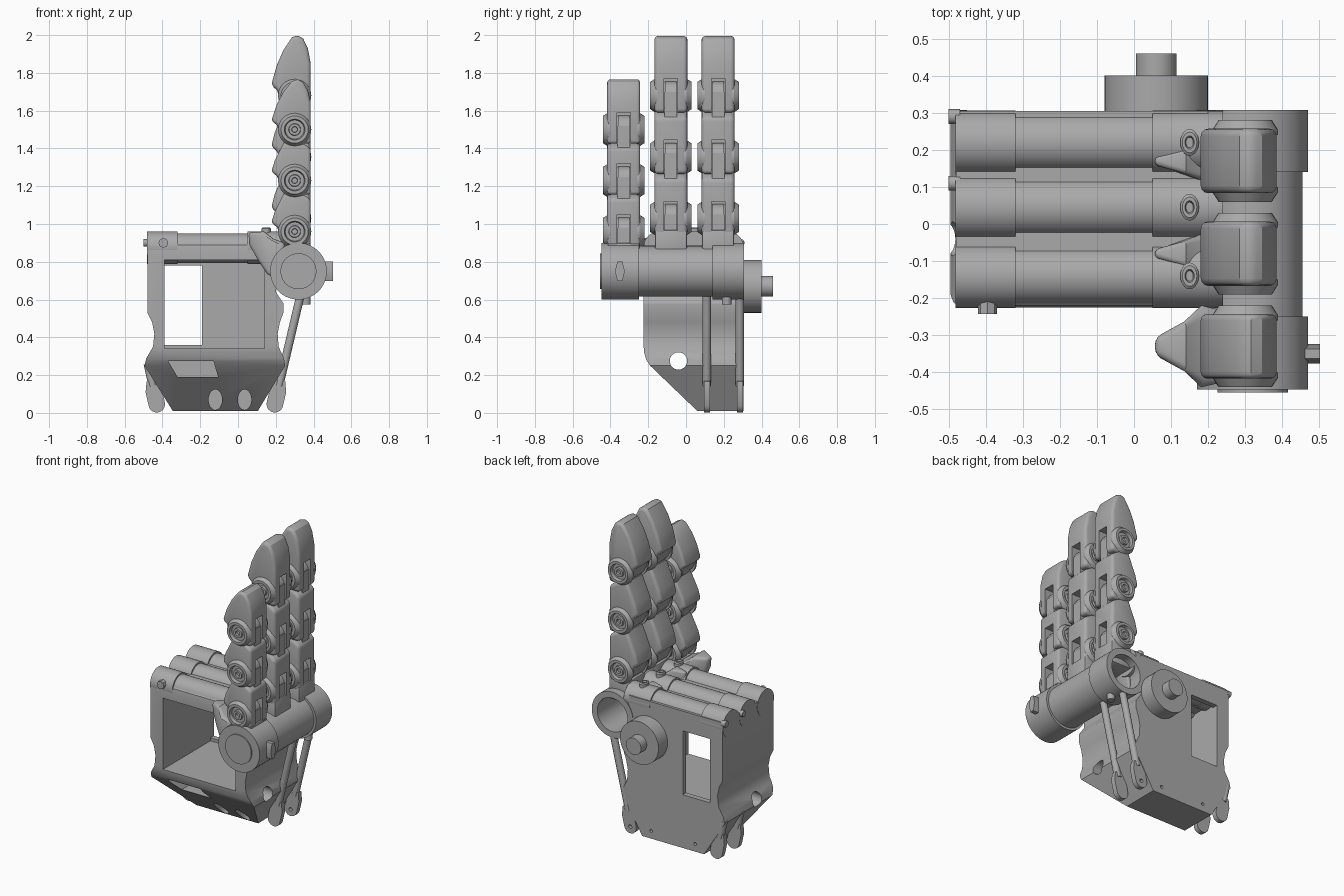
import bpy, bmesh, math
from mathutils import Vector, Matrix

cube = bpy.data.objects.get("Cube")
if cube:
    bpy.data.objects.remove(cube)

grey = bpy.data.materials.new("plain_grey")
grey.use_nodes = True
grey.diffuse_color = (0.4, 0.4, 0.4, 1)
grey.node_tree.nodes["Principled BSDF"].inputs["Base Color"].default_value = (0.4, 0.4, 0.4, 1)
parts = []


def make(name, bm):
    bmesh.ops.recalc_face_normals(bm, faces=bm.faces)
    me = bpy.data.meshes.new(name)
    bm.to_mesh(me)
    bm.free()
    ob = bpy.data.objects.new(name, me)
    bpy.context.collection.objects.link(ob)
    me.materials.append(grey)
    parts.append(ob)
    return ob


def prism(name, pts, axis, a, b):
    """Extrude a profile along x or y from a to b."""
    bm = bmesh.new()
    place = (lambda u, v: (u, a, v)) if axis == "y" else (lambda u, v: (a, u, v))
    face = bm.faces.new([bm.verts.new(place(u, v)) for u, v in pts])
    ext = bmesh.ops.extrude_face_region(bm, geom=[face])["geom"]
    step = Vector((0, b - a, 0)) if axis == "y" else Vector((b - a, 0, 0))
    bmesh.ops.translate(bm, vec=step, verts=[g for g in ext if isinstance(g, bmesh.types.BMVert)])
    return make(name, bm)


def box(name, x0, x1, y0, y1, z0, z1):
    return prism(name, [(x0, z0), (x1, z0), (x1, z1), (x0, z1)], "y", y0, y1)


def lathe(name, prof, loc, axis=(0, 1, 0), steps=40, scale=(1, 1, 1)):
    """Spin a (radius, height) profile about an axis."""
    bm = bmesh.new()
    vs = [bm.verts.new((r, 0, h)) for r, h in prof]
    es = [bm.edges.new(p) for p in zip(vs, vs[1:])]
    bmesh.ops.spin(bm, geom=vs + es, cent=(0, 0, 0), axis=(0, 0, 1), angle=math.tau, steps=steps)
    bmesh.ops.remove_doubles(bm, verts=bm.verts, dist=1e-5)
    rot = Vector(axis).to_track_quat("Z", "Y").to_matrix().to_4x4()
    bm.transform(Matrix.Translation(loc) @ Matrix.Diagonal((*scale, 1)) @ rot)
    return make(name, bm)


def rod(name, r, p, q, steps=32, scale=(1, 1, 1)):
    d = Vector(q) - Vector(p)
    return lathe(name, [(0, 0), (r, 0), (r, d.length), (0, d.length)], p, d, steps, scale)


def apply(ob, kind, **settings):
    mod = ob.modifiers.new(kind, kind)
    for key, val in settings.items():
        setattr(mod, key, val)
    bpy.context.view_layer.objects.active = ob
    bpy.ops.object.modifier_apply(modifier=mod.name)


def combine(ob, tool, operation="DIFFERENCE"):
    apply(ob, "BOOLEAN", operation=operation, object=tool, solver="EXACT")
    parts.remove(tool)
    bpy.data.objects.remove(tool)


def bevel(ob, width, segments=3):
    apply(ob, "BEVEL", width=width, segments=segments, limit_method="ANGLE", angle_limit=math.radians(50))


# Palm housing: front outline intersected with side outline
palm = prism("palm_housing", [
    (-.48, .91), (-.48, .53), (-.455, .48), (-.443, .42), (-.45, .35), (-.485, .29), (-.495, .25),
    (-.345, .01), (.105, .01), (.25, .25), (.243, .29), (.215, .35), (.21, .42), (.222, .48),
    (.24, .53), (.24, .58), (.2, .64), (.2, .91)], "y", -.3, .4)
combine(palm, prism("side_outline", [
    (.305, .01), (.06, .01), (-.19, .25), (-.21, .28), (-.222, .32), (-.225, .36), (-.225, .86),
    (-.22, .89), (-.2, .91), (.305, .91)], "x", -.6, .4), "INTERSECT")

# Cavity, rear window and openings
combine(palm, box("cavity", -.39, .14, -.4, .27, .34, .81))
combine(palm, box("rear_window", -.39, -.19, .2, .4, .36, .78))
combine(palm, prism("slope_window", [(-.37, .275), (-.32, .19), (-.105, .19), (-.13, .275)], "y", -.3, .02))
for x in (-.28, -.12, .035):
    combine(palm, rod("slope_hole", .036, (x, -.2, .07), (x, .12, .07), 24, (1, 1, 1.5)))
for x in (-.13, .0):
    combine(palm, rod("rear_hole", .03, (x, .28, .44), (x, .4, .44), 24, (1, 1, 3)))
for x in (-.28, .04):
    combine(palm, rod("rear_screw_hole", .01, (x, .28, .06), (x, .4, .06), 12))
    combine(palm, rod("base_screw_hole", .01, (x, .2, -.1), (x, .2, .04), 12))
combine(palm, rod("cross_hole", .046, (-.7, -.04, .275), (.5, -.04, .275)))

# Actuator barrels with end sleeves and screws
for y in (.22, .045, -.14):
    rod("actuator_barrel", .078, (-.475, y, .872), (.22, y, .872))
    rod("rear_sleeve", .086, (-.482, y, .875), (-.32, y, .875))
    rod("front_sleeve", .086, (.05, y, .875), (.24, y, .875))
    lathe("sleeve_screw", [(0, -.03), (.036, -.03), (.036, .012), (.028, .018), (.018, .018), (.014, .006), (0, .006)],
          (.15, y, .963), (0, 0, 1), 20, (.7, 1, 1))
rod("side_screw", .026, (-.395, -.2, .9), (-.395, -.243, .9), 8)
for y in (.29, .11):
    rod("end_screw", .02, (-.47, y, .9), (-.5, y, .9), 12)

# Knuckle tube, open at the back
lathe("knuckle_tube", [(0, -.455), (.095, -.455), (.095, -.447), (.15, -.447), (.15, -.25), (.135, -.25),
      (.135, .14), (.15, .14), (.15, .308), (.11, .308), (.11, -.1), (0, -.1)], (.32, 0, .75), steps=56)
rod("tube_screw", .026, (.45, -.35, .75), (.502, -.35, .75), 6, (1, 1, 2.3))
rod("lower_tube_screw", .025, (.36, .215, .62), (.36, .215, .575), 12)

# Rear wrist motor
lathe("wrist_motor", [(0, .28), (.14, .28), (.14, .40), (.055, .40), (.055, .46), (0, .46)], (.06, 0, .67))

# Finger outlines, relative to the lower joint
HEEL = [(.18, .07), (.18, .05), (.205, .03), (.235, -.04), (.28, -.09), (.385, -.09)]
SEGMENT = HEEL + [(.385, .205), (.36, .225), (.28, .27), (.25, .26), (.225, .2), (.195, .13)]
TIP = HEEL + [(.385, .17), (.37, .25), (.345, .302), (.315, .32), (.285, .308), (.24, .24), (.205, .16)]
BOSS = [(0, .07), (.088, .07), (.088, .085), (.072, .11), (.055, .11), (.05, .09), (.032, .09), (.03, .104),
        (.016, .104), (.014, .09), (0, .09)]


def finger(y, first, pitch):
    s = pitch / .325
    base = box("finger_base", .235, .385, y - .085, y + .085, .82, first - .06)
    bevel(base, .012, 2)
    for i in range(3):
        z = first + i * pitch
        last = i == 2
        seg = prism("fingertip" if last else "finger_segment",
                    [(x, z + h * s) for x, h in (TIP if last else SEGMENT)], "y", y - .087, y + .087)
        bevel(seg, .032 if last else .022)
        combine(seg, box("slot", .3, .45, y - .036, y + .036, z - .15 * s, z + .09))
        # Hinge tongue and side bosses
        rod("hinge_tongue", .075, (.3, y - .03, z), (.3, y + .03, z))
        box("tongue_stem", .3, .375, y - .033, y + .033, z - .12 * s, z + .02)
        for side in (-1, 1):
            lathe("joint_boss", BOSS, (.3, y, z), (0, side, 0), 32)


def guard(y, half):
    """Pointed guard behind the knuckle, narrowing away from the finger."""
    ob = prism("knuckle_guard", [(.055, .955), (.06, .89), (.105, .81), (.155, .735), (.22, .7), (.25, .9),
                                 (.19, .92), (.14, .96)], "y", -1, 1)
    for v in ob.data.vertices:
        v.co.y = y + v.co.y * half * min(1, .2 + (v.co.x - .05) * 5.5)
    bevel(ob, .018)


for y, first, pitch, half in ((-.33, .96, .27, .1), (-.08, 1.03, .325, .05), (.17, 1.03, .325, .05)):
    finger(y, first, pitch)
    guard(y, half)

# Push rods with flat eyelet ends on both sides of the palm
for y in (.11, .285):
    for x, top in ((.195, Vector((.33, y, .62))), (-.43, Vector((-.478, y, .26)))):
        foot = Vector((x, y, .046))
        d = (top - foot).normalized()
        n = Vector((d.z, 0, -d.x))
        arc = [(.044 * math.cos(a), .044 * math.sin(a)) for a in (math.pi + math.pi * k / 10 for k in range(11))]
        outline = [foot + n * u + d * v for u, v in arc + [(.044, .075), (.026, .13), (-.026, .13), (-.044, .075)]]
        eye = prism("rod_eyelet", [(p.x, p.z) for p in outline], "y", y - .016, y + .016)
        combine(eye, rod("eyelet_hole", .012, foot - Vector((0, .1, 0)), foot + Vector((0, .1, 0)), 16))
        rod("push_rod", .022, foot + d * .1, top, 20)

# Smooth shading with crisp edges
bpy.ops.object.select_all(action="DESELECT")
for ob in parts:
    ob.select_set(True)
bpy.context.view_layer.objects.active = palm
bpy.ops.object.shade_smooth_by_angle(angle=math.radians(32))
